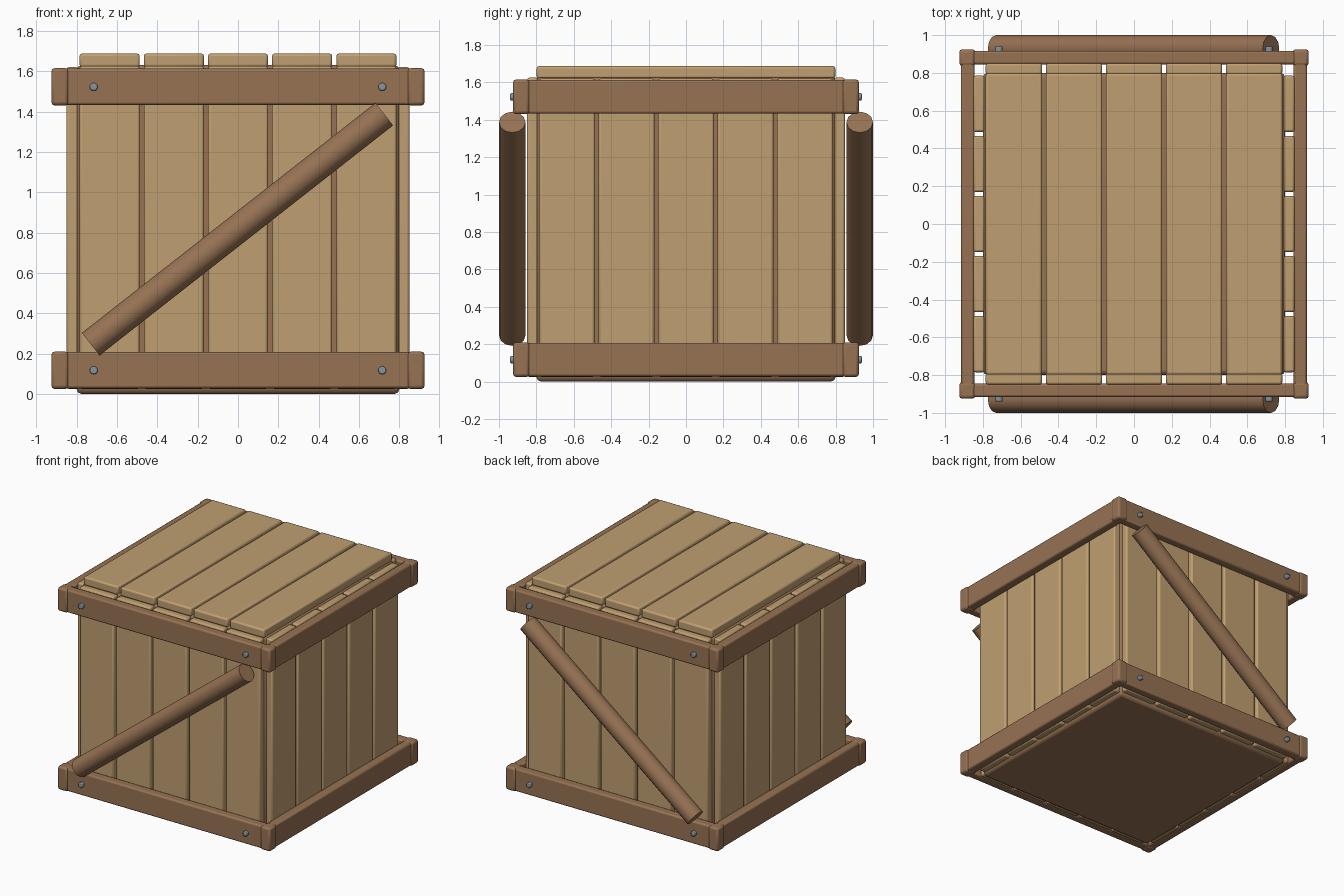
import bpy, math
from mathutils import Vector

if "Cube" in bpy.data.objects:
    bpy.data.objects.remove(bpy.data.objects["Cube"])


def material(name, color):
    m = bpy.data.materials.new(name)
    m.diffuse_color = (*color, 1)
    m.use_nodes = True
    m.node_tree.nodes["Principled BSDF"].inputs["Base Color"].default_value = m.diffuse_color
    return m


TAN = material("tan wood", (0.53, 0.35, 0.165))
BROWN = material("brown wood", (0.31, 0.17, 0.088))
STEEL = material("blue grey steel", (0.23, 0.30, 0.36))


def finish(ob, name, mat):
    ob.name = name
    ob.data.materials.append(mat)
    bpy.ops.object.shade_smooth_by_angle(angle=math.radians(35))
    return ob


def box(name, lo, hi, mat, bevel=0.012):
    """Rounded box between two corners."""
    lo, hi = Vector(lo), Vector(hi)
    bpy.ops.mesh.primitive_cube_add(size=1, location=(lo + hi) / 2)
    ob = bpy.context.object
    ob.scale = hi - lo
    bpy.ops.object.transform_apply(location=False, rotation=False, scale=True)
    mod = ob.modifiers.new("rounded edges", 'BEVEL')
    mod.width = bevel
    mod.segments = 2
    return finish(ob, name, mat)


# inner core, seen between the planks and from below
box("core", (-0.8, -0.8, 0.0), (0.8, 0.8, 1.63), BROWN, 0.025)

# five planks on the lid and on each wall
for i in range(5):
    c = (i - 2) * 0.318
    a, b = c - 0.149, c + 0.149
    box("lid_plank", (a, -0.798, 1.62), (b, 0.798, 1.687), TAN)
    for s in (-1, 1):
        y0, y1 = sorted((s * 0.79, s * 0.85))
        box("wall_plank", (a, y0, 0.025), (b, y1, 1.625), TAN)
        box("side_plank", (y0, a, 0.025), (y1, b, 1.62), TAN)

# frame beams and corner blocks around the bottom and the top
for z0, z1 in ((0.025, 0.21), (1.43, 1.615)):
    for s in (-1, 1):
        y0, y1 = sorted((s * 0.845, s * 0.916))
        box("frame_beam", (-0.86, y0, z0 + 0.003), (0.86, y1, z1 - 0.003), BROWN)
        box("side_beam", (y0, -0.89, z0 + 0.003), (y1, 0.89, z1 - 0.003), BROWN)
        for t in (-1, 1):
            cx = sorted((s * 0.84, s * 0.925))
            cy = sorted((t * 0.836, t * 0.925))
            box("corner_block", (cx[0], cy[0], z0), (cx[1], cy[1], z1), BROWN, 0.016)
            # round bolt heads on the front and back beams
            bpy.ops.mesh.primitive_cylinder_add(
                vertices=12, radius=0.02, depth=0.03,
                location=(s * 0.715, t * 0.925, (z0 + z1) / 2),
                rotation=(math.pi / 2, 0, 0))
            bolt = bpy.context.object
            mod = bolt.modifiers.new("rounded edges", 'BEVEL')
            mod.width = 0.006
            mod.segments = 2
            finish(bolt, "bolt", STEEL)

# diagonal round braces on the front and back
p, q = Vector((-0.73, 0, 0.247)), Vector((0.725, 0, 1.387))
for s in (-1, 1):
    d = q - p
    bpy.ops.mesh.primitive_cylinder_add(
        vertices=12, radius=0.071, depth=d.length,
        location=(p + q) / 2 + Vector((0, s * 0.929, 0)),
        rotation=(0, math.atan2(d.x, d.z), 0))
    finish(bpy.context.object, "diagonal_brace", BROWN)
